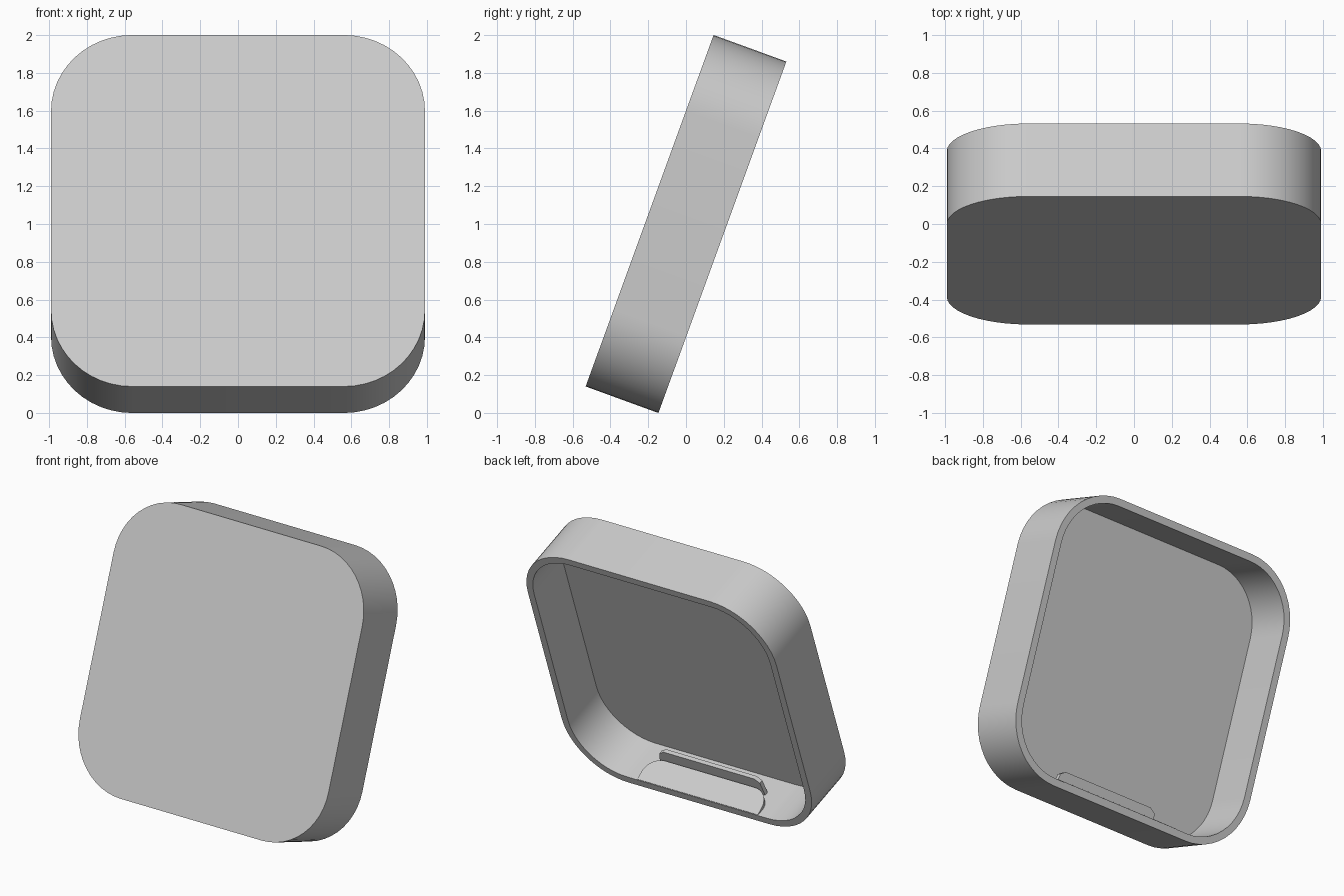
import bpy, bmesh, math
from mathutils import Matrix

if "Cube" in bpy.data.objects:
    bpy.data.objects.remove(bpy.data.objects["Cube"])

HALF, DEPTH, WALL, RADIUS = 0.99, 0.41, 0.05, 0.43
FRONT, BACK, FLOOR = -DEPTH / 2, DEPTH / 2, -0.14
INNER = HALF - WALL
# The tray leans back; local x is width, y is depth, z is height
LEAN = Matrix.Translation((0, 0, 1)) @ Matrix.Rotation(math.radians(-20), 4, 'X')

grey = bpy.data.materials.new("light_grey")
grey.use_nodes = True
grey.diffuse_color = (0.6, 0.6, 0.6, 1)
grey.node_tree.nodes["Principled BSDF"].inputs["Base Color"].default_value = (0.6, 0.6, 0.6, 1)


def rounded_square(half, radius, steps=12):
    c = half - radius
    points = []
    for q, (sx, sz) in enumerate([(1, 1), (-1, 1), (-1, -1), (1, -1)]):
        for i in range(steps + 1):
            a = math.pi / 2 * (q + i / steps)
            points.append((sx * c + radius * math.cos(a), sz * c + radius * math.sin(a)))
    return points


def loft(name, rings):
    """Join matching rings of points and cap both ends."""
    bm = bmesh.new()
    loops = [[bm.verts.new(p) for p in ring] for ring in rings]
    n = len(loops[0])
    for a, b in zip(loops, loops[1:]):
        for i in range(n):
            j = (i + 1) % n
            bm.faces.new((a[i], a[j], b[j], b[i]))
    bm.faces.new(loops[0])
    bm.faces.new(loops[-1])
    bmesh.ops.recalc_face_normals(bm, faces=bm.faces)
    mesh = bpy.data.meshes.new(name)
    bm.to_mesh(mesh)
    bm.free()
    mesh.materials.append(grey)
    obj = bpy.data.objects.new(name, mesh)
    bpy.context.collection.objects.link(obj)
    obj.matrix_world = LEAN
    bpy.ops.object.select_all(action='DESELECT')
    obj.select_set(True)
    bpy.context.view_layer.objects.active = obj
    bpy.ops.object.shade_smooth_by_angle(angle=math.radians(30))
    return obj


# Hollow tray, open at the back
outer = rounded_square(HALF, RADIUS)
inner = rounded_square(INNER, RADIUS - WALL)
loft("tray", [[(x, y, z) for x, z in ring] for ring, y in
              ((outer, FRONT), (outer, BACK), (inner, BACK), (inner, FLOOR))])

# Sloped pad on the inside of the bottom wall, rounded toward the floor
PAD_HALF, PAD_FRONT, PAD_R = 0.48, 0.03, 0.12
outline = [(PAD_HALF, BACK - 0.003), (-PAD_HALF, BACK - 0.003)]
for side, start in ((-1, math.pi), (1, 1.5 * math.pi)):
    for i in range(9):
        a = start + math.pi / 2 * i / 8
        outline.append((side * (PAD_HALF - PAD_R) + PAD_R * math.cos(a),
                        PAD_FRONT + PAD_R + PAD_R * math.sin(a)))
slope = 0.055 / (BACK - PAD_FRONT)
loft("sloped_pad", [[(x, y, -INNER - 0.01) for x, y in outline],
                    [(x, y, -INNER + 0.002 + slope * (BACK - y)) for x, y in outline]])

# Thin retaining ridge in front of the pad, with tapered ends
ridge = [(-0.42, -INNER - 0.01), (0.42, -INNER - 0.01), (0.4, -0.84), (0.36, -0.815),
         (-0.36, -0.815), (-0.4, -0.84)]
loft("retaining_ridge", [[(x, y, z) for x, z in ridge] for y in (-0.01, 0.02)])
